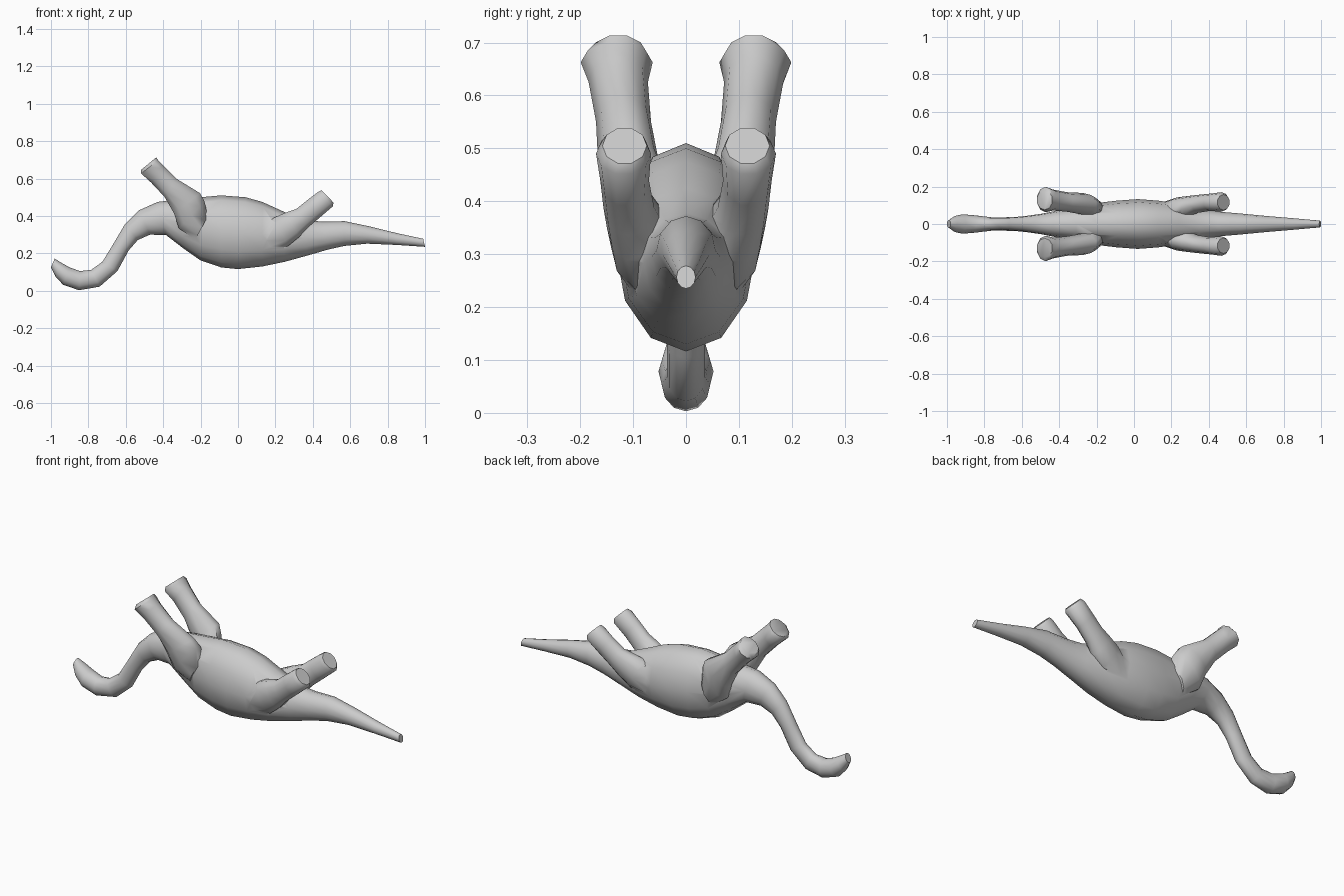
import bpy, bmesh, math

if "Cube" in bpy.data.objects:
    bpy.data.objects.remove(bpy.data.objects["Cube"])


def loft(name, rings, sides):
    """Skin oval rings given as (top x, top z, bottom x, bottom z, centre y, half width)."""
    bm = bmesh.new()
    loops = []
    for xt, zt, xb, zb, cy, w in rings:
        cx, cz, hx, hz = (xt + xb) / 2, (zt + zb) / 2, (xt - xb) / 2, (zt - zb) / 2
        loop = []
        for i in range(sides):
            a = 2 * math.pi * i / sides
            s = math.sin(a)
            loop.append(bm.verts.new((cx + hx * s, cy + w * math.cos(a), cz + hz * s)))
        loops.append(loop)
    for a, b in zip(loops, loops[1:]):
        for i in range(sides):
            j = (i + 1) % sides
            bm.faces.new((a[i], a[j], b[j], b[i]))
    bm.faces.new(loops[0][::-1])
    bm.faces.new(loops[-1])
    bmesh.ops.recalc_face_normals(bm, faces=bm.faces)
    mesh = bpy.data.meshes.new(name)
    bm.to_mesh(mesh)
    bm.free()
    ob = bpy.data.objects.new(name, mesh)
    bpy.context.collection.objects.link(ob)
    return ob


# Head, neck, torso and tail in one skin
spine = [
    (-.98, .172, -1.0, .125, 0, .02),
    (-.945, .15, -.975, .075, 0, .042),
    (-.90, .125, -.935, .032, 0, .052),
    (-.845, .105, -.85, .003, 0, .046),
    (-.785, .112, -.74, .022, 0, .036),
    (-.725, .155, -.645, .105, 0, .036),
    (-.67, .245, -.585, .215, 0, .038),
    (-.605, .355, -.535, .272, 0, .044),
    (-.53, .43, -.47, .30, 0, .054),
    (-.43, .475, -.385, .298, 0, .072),
    (-.31, .49, -.29, .225, 0, .095),
    (-.20, .50, -.20, .162, 0, .112),
    (-.09, .51, -.09, .125, 0, .125),
    (.04, .50, .0, .116, 0, .133),
    (.13, .475, .13, .13, 0, .125),
    (.24, .425, .25, .155, 0, .108),
    (.35, .378, .37, .188, 0, .08),
    (.45, .37, .48, .22, 0, .065),
    (.57, .372, .57, .24, 0, .056),
    (.70, .345, .69, .252, 0, .044),
    (.85, .308, .85, .245, 0, .031),
    (.99, .278, 1.0, .235, 0, .018),
]
body = loft("body", spine, 12)

# Leg rings run from the buried root out to the foot
front_rings = [
    (-.16, .40, -.23, .27, .07, .055),
    (-.175, .48, -.32, .33, .09, .062),
    (-.20, .525, -.345, .41, .108, .058),
    (-.325, .60, -.395, .50, .118, .052),
    (-.40, .675, -.465, .575, .128, .056),
    (-.425, .70, -.52, .625, .131, .068),
    (-.435, .715, -.52, .645, .128, .052),
]
rear_rings = [
    (.12, .33, .18, .21, .065, .05),
    (.19, .395, .27, .235, .082, .06),
    (.25, .42, .33, .285, .095, .055),
    (.31, .44, .375, .335, .108, .048),
    (.37, .488, .44, .39, .116, .046),
    (.425, .53, .51, .45, .118, .052),
    (.445, .54, .512, .47, .116, .042),
]


def mirrored(rings, side):
    return [r[:4] + (r[4] * side, r[5]) for r in rings]


legs = []
for label, rings in (("front_leg", front_rings), ("rear_leg", rear_rings)):
    for tag, side in (("left", 1), ("right", -1)):
        legs.append(loft(label + "_" + tag, mirrored(rings, side), 10))

# Fuse the legs into the body
for leg in legs:
    mod = body.modifiers.new(leg.name, 'BOOLEAN')
    mod.operation = 'UNION'
    mod.solver = 'EXACT'
    mod.object = leg
bpy.context.view_layer.update()
evaluated = body.evaluated_get(bpy.context.evaluated_depsgraph_get())
fused = bpy.data.meshes.new_from_object(evaluated)
body.modifiers.clear()
body.data = fused
for leg in legs:
    bpy.data.objects.remove(leg)

# Smooth skin, crisp foot soles
bpy.ops.object.select_all(action='DESELECT')
body.select_set(True)
bpy.context.view_layer.objects.active = body
bpy.ops.object.shade_smooth_by_angle(angle=math.radians(50))
body.name = "long_necked_dinosaur"
